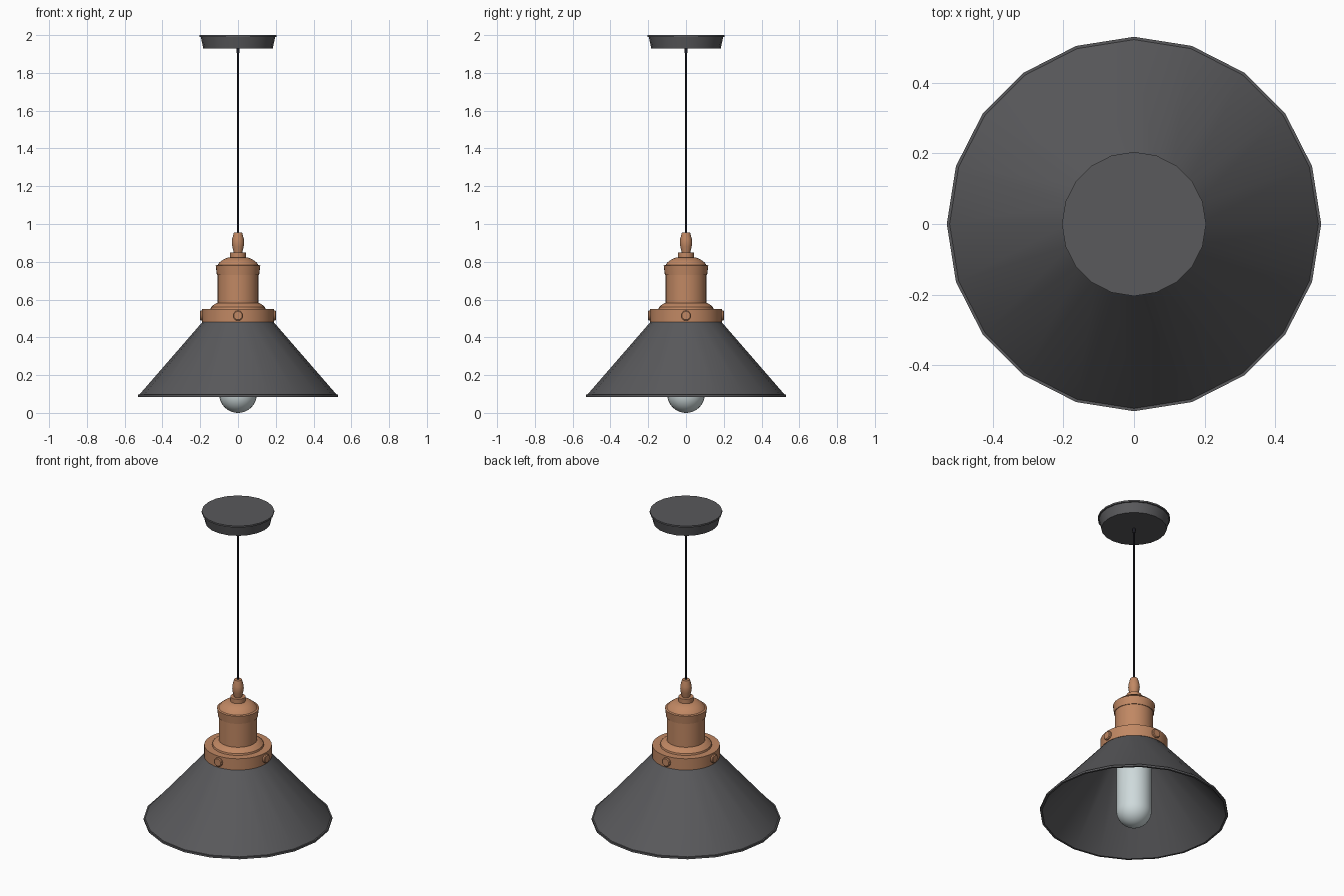
import bpy, bmesh, math
from mathutils import Matrix, Vector

if "Cube" in bpy.data.objects:
    bpy.data.objects.remove(bpy.data.objects["Cube"])


def material(name, rgb):
    m = bpy.data.materials.new(name)
    m.diffuse_color = (*rgb, 1)
    m.use_nodes = True
    m.node_tree.nodes["Principled BSDF"].inputs["Base Color"].default_value = m.diffuse_color
    return m


GREY = material("charcoal metal", (0.10, 0.10, 0.106))
COPPER = material("copper", (0.53, 0.245, 0.125))
CABLE = material("black cable", (0.012, 0.012, 0.018))
GLASS = material("pale glass", (0.62, 0.70, 0.71))


def lathe(name, profile, sides, mat, angle=35, closed=False):
    """Spin (radius, z) points around z; radius 0 makes a pole, closed joins the ends."""
    bm = bmesh.new()
    rings = []
    for r, z in profile:
        if r == 0:
            rings.append([bm.verts.new((0, 0, z))] * sides)
        else:
            rings.append([bm.verts.new((r * math.cos(2 * math.pi * i / sides),
                                        r * math.sin(2 * math.pi * i / sides), z))
                          for i in range(sides)])
    pairs = list(zip(rings, rings[1:]))
    if closed:
        pairs.append((rings[-1], rings[0]))
    for a, b in pairs:
        for i in range(sides):
            j = (i + 1) % sides
            bm.faces.new(list(dict.fromkeys((a[i], a[j], b[j], b[i]))))
    bmesh.ops.recalc_face_normals(bm, faces=bm.faces)
    me = bpy.data.meshes.new(name)
    bm.to_mesh(me)
    bm.free()
    me.materials.append(mat)
    ob = bpy.data.objects.new(name, me)
    bpy.context.collection.objects.link(ob)
    bpy.ops.object.select_all(action='DESELECT')
    ob.select_set(True)
    bpy.context.view_layer.objects.active = ob
    bpy.ops.object.shade_smooth_by_angle(angle=math.radians(angle))
    return ob


# Ceiling canopy with a thin lip
lathe("ceiling_canopy", [(0, 1.93), (0.184, 1.93), (0.197, 1.99), (0.204, 1.99),
                         (0.204, 2.0), (0, 2.0)], 20, GREY)

# Cable with grommets at both ends
lathe("cable", [(0, 0.94), (0.005, 0.94), (0.005, 1.94), (0, 1.94)], 10, CABLE, 50)
lathe("cable_grommet", [(0, 1.905), (0.009, 1.905), (0.009, 1.935), (0, 1.935)], 12, CABLE)

# Copper cord grip
lathe("cord_grip", [(0, 0.84), (0.022, 0.845), (0.03, 0.88), (0.033, 0.90), (0.031, 0.92),
                    (0.022, 0.955), (0, 0.955)], 16, COPPER)
lathe("grip_collar", [(0, 0.81), (0.042, 0.815), (0.042, 0.85), (0, 0.85)], 24, COPPER)

# Copper lamp holder: barrel, cap band and domed top
lathe("lamp_holder", [(0, 0.54), (0.108, 0.54), (0.108, 0.74), (0, 0.74)], 32, COPPER)
lathe("holder_cap", [(0, 0.73), (0.112, 0.73), (0.118, 0.78), (0.108, 0.783), (0.098, 0.797),
                     (0.078, 0.812), (0.055, 0.822), (0, 0.825)], 32, COPPER)

# Flared step and wide clamp ring
lathe("flared_step", [(0, 0.54), (0.147, 0.545), (0.143, 0.56), (0.125, 0.575),
                      (0.108, 0.583), (0, 0.583)], 32, COPPER)
lathe("clamp_ring", [(0, 0.48), (0.19, 0.48), (0.19, 0.55), (0, 0.55)], 32, COPPER)

# Four thumb screws round the ring
for k in range(4):
    s = lathe(f"thumb_screw_{k + 1}", [(0, -0.03), (0.027, -0.03), (0.027, 0.012),
                                       (0.022, 0.016), (0, 0.016)], 16, COPPER)
    a = k * math.pi / 2
    s.matrix_world = (Matrix.Rotation(a, 4, 'Z') @ Matrix.Translation((0.185, 0, 0.515))
                      @ Matrix.Rotation(math.pi / 2, 4, 'Y'))

# Conical shade, a thin double wall with a small rolled rim
lathe("lamp_shade", [(0, 0.485), (0.185, 0.485), (0.522, 0.097), (0.53, 0.097), (0.53, 0.085),
                     (0.518, 0.085), (0.178, 0.475), (0, 0.475)], 20, GREY)

# Tubular bulb with a round tip
tip = [(0.1 * math.sin(t * math.pi / 20), 0.1 - 0.1 * math.cos(t * math.pi / 20))
       for t in range(1, 11)]
lathe("bulb", [(0, 0)] + tip + [(0.1, 0.38), (0.085, 0.42), (0.06, 0.44), (0, 0.44)], 24, GLASS)
lathe("bulb_socket", [(0, 0.43), (0.065, 0.43), (0.065, 0.48), (0, 0.48)], 24, COPPER)
